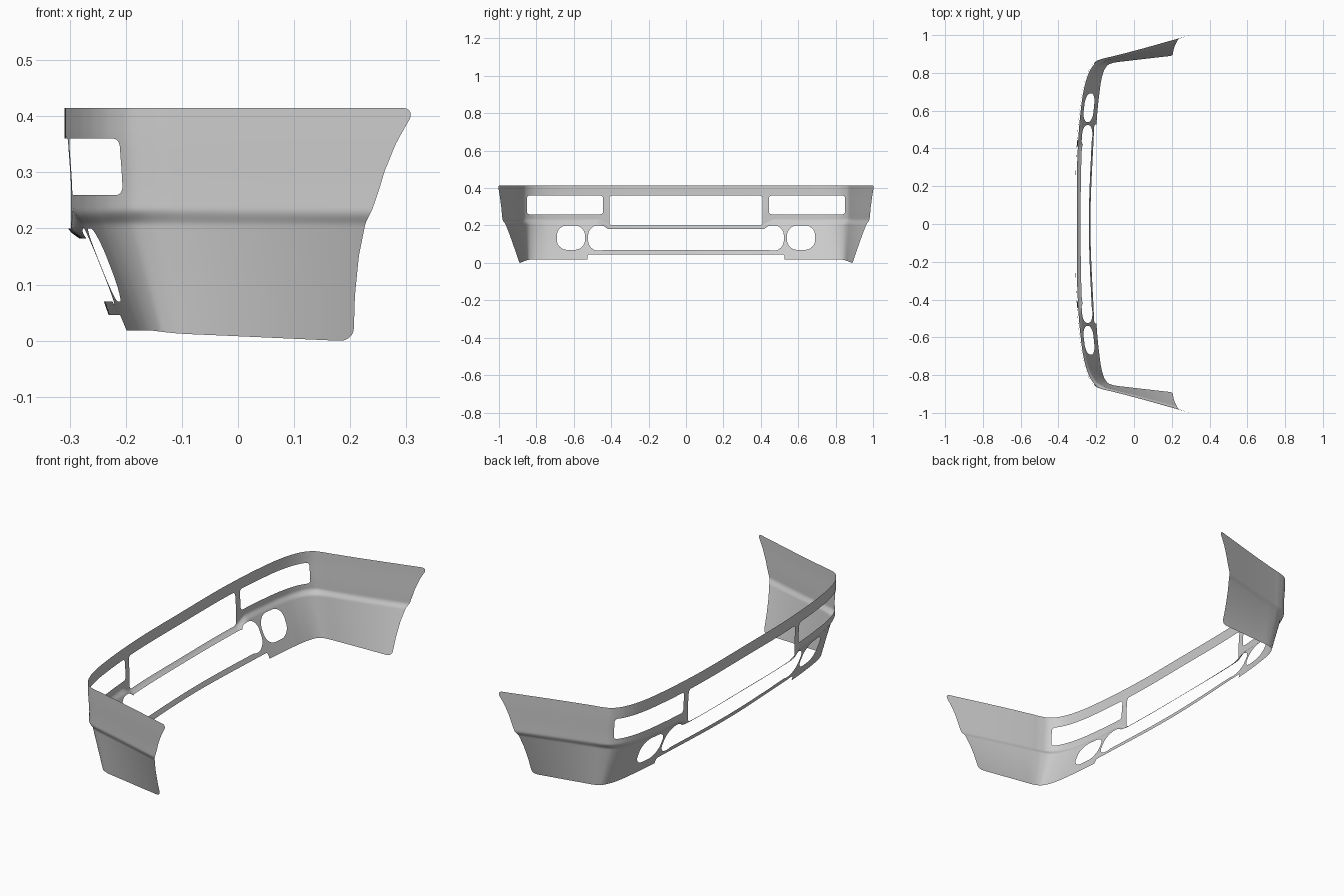
import bpy, bmesh, math

if "Cube" in bpy.data.objects:
    bpy.data.objects.remove(bpy.data.objects["Cube"])

# Plan contours: a (distance around from centre), then x,y of upper, crease and bottom lines
KEYS = [
    (-.40, -.304, -.40, -.277, -.40, -.206, -.40),
    (0.00, -.309, 0.00, -.283, 0.00, -.222, 0.00),
    (0.40, -.304, .400, -.277, .400, -.206, .400),
    (0.60, -.288, .600, -.266, .600, -.194, .600),
    (0.70, -.274, .700, -.252, .700, -.183, .700),
    (0.78, -.253, .780, -.234, .770, -.172, .770),
    (0.83, -.232, .825, -.215, .810, -.160, .810),
    (0.88, -.200, .861, -.190, .842, -.143, .838),
    (0.93, -.162, .876, -.156, .861, -.125, .849),
    (0.98, -.120, .886, -.120, .872, -.100, .856),
    (1.05, -.050, .9035, -.050, .8896, -.033, .865),
    (1.41, 0.310, 1.003, .310, .985, .310, .912),
]
# Rear edge: z, x
REAR = [(-.1, .2), (0, .2), (.08, .205), (.15, .214), (.23, .232),
        (.30, .256), (.35, .280), (.40, .309), (.5, .36)]
# Openings: centre a, centre z, half width, half height, corner radius
HOLES = [
    (0, .28, .41, .08, .016),          # main grille
    (.653, .31, .21, .05, .015),       # headlamp
    (0, .126, .45, .056, .008),        # lower intake
    (.465, .133, .058, .068, .055),    # intake rounded end
    (.615, .135, .075, .065, .055),    # fog lamp
    (0, 0, .527, .046, .012),          # raised centre of bottom edge
]
CELL = .005


def smooth(e0, e1, v):
    t = min(1, max(0, (v - e0) / (e1 - e0)))
    return t * t * (3 - 2 * t)


def slope(i, k):
    n = len(KEYS) - 1
    d = lambda j: (KEYS[j + 1][k] - KEYS[j][k]) / (KEYS[j + 1][0] - KEYS[j][0])
    if i == 0:
        return d(0)
    if i == n:
        return d(n - 1)
    h0, h1 = KEYS[i][0] - KEYS[i - 1][0], KEYS[i + 1][0] - KEYS[i][0]
    return (d(i - 1) * h1 + d(i) * h0) / (h0 + h1)


SLOPES = [[slope(i, k) for k in range(7)] for i in range(len(KEYS))]


def contour(a):
    i = 0
    while i < len(KEYS) - 2 and a > KEYS[i + 1][0]:
        i += 1
    p, q = KEYS[i], KEYS[i + 1]
    h = q[0] - p[0]
    t = (a - p[0]) / h
    if t > 1:
        return [q[k] + SLOPES[i + 1][k] * (a - q[0]) for k in range(1, 7)]
    s = t * t * (3 - 2 * t)
    return [p[k] * (1 - s) + q[k] * s + h * (t * (1 - t) ** 2 * SLOPES[i][k]
            - t * t * (1 - t) * SLOPES[i + 1][k]) for k in range(1, 7)]


def surface(a, z):
    """Flat pattern (a, z) to the bumper skin."""
    ux, uy, sx, sy, bx, by = contour(abs(a))
    t = (.2 - z) / .18
    lx, ly = sx + (bx - sx) * t, sy + (by - sy) * t
    zc = .203 + .033 * smooth(.40, .48, abs(a))
    w = smooth(zc - .03, zc, z)
    ux += .006 * smooth(.38, .26, z) if z < .38 else 0
    x, y = lx + (ux - lx) * w, ly + (uy - ly) * w
    return (x, math.copysign(y, a) if abs(a) > 1e-9 else 0, z)


def rear_x(z):
    for (z0, x0), (z1, x1) in zip(REAR, REAR[1:]):
        if z <= z1:
            return x0 + (x1 - x0) * (z - z0) / (z1 - z0)
    return REAR[-1][1]


def round_and(d1, d2, r):
    return min(-r, max(d1, d2)) + math.hypot(max(r + d1, 0), max(r + d2, 0))


def trim(a, z):
    """Positive where the skin is cut away."""
    a = abs(a)
    bottom = .018 * (1 - min(1, max(0, (a - .85) / .42))) - z
    rear = (a - 1.1 - rear_x(z)) * .92
    f = max(round_and(rear, z - .415, .022), round_and(rear, bottom, .022))
    for ca, cz, ha, hz, r in HOLES:
        da, dz = abs(a - ca) - ha + r, abs(z - cz) - hz + r
        d = math.hypot(max(da, 0), max(dz, 0)) + min(0, max(da, dz)) - r
        f = max(f, -d)
    return f


# Bumper skin: flat grid, trimmed, edges pulled onto the outlines, then bent to shape
bm = bmesh.new()
NA, NZ = 286, 88
verts = [[bm.verts.new((i * CELL, j * CELL - .0125, 0)) for j in range(NZ)]
         for i in range(-NA, NA + 1)]
for i in range(2 * NA):
    for j in range(NZ - 1):
        q = (verts[i][j], verts[i][j + 1], verts[i + 1][j + 1], verts[i + 1][j])
        if trim(q[0].co.x + CELL / 2, q[0].co.y + CELL / 2) < 0:
            bm.faces.new(q)
bmesh.ops.delete(bm, geom=[v for v in bm.verts if not v.link_faces], context='VERTS')
for v in [v for v in bm.verts if v.is_boundary]:
    a, z = v.co.x, v.co.y
    for _ in range(4):
        f, e = trim(a, z), 1e-4
        ga = (trim(a + e, z) - trim(a - e, z)) / (2 * e)
        gz = (trim(a, z + e) - trim(a, z - e)) / (2 * e)
        g = ga * ga + gz * gz
        if g < .05:
            break
        a, z = a - f * ga / g, z - f * gz / g
    if math.hypot(a - v.co.x, z - v.co.y) < 2 * CELL:
        v.co.x, v.co.y = a, z
for v in bm.verts:
    v.co = surface(v.co.x, v.co.y)
for f in bm.faces:
    f.smooth = True

mesh = bpy.data.meshes.new("bumper_skin")
bm.to_mesh(mesh)
bm.free()
grey = bpy.data.materials.new("light_grey")
grey.diffuse_color = (.6, .6, .6, 1)
grey.use_nodes = True
grey.node_tree.nodes["Principled BSDF"].inputs["Base Color"].default_value = grey.diffuse_color
mesh.materials.append(grey)
bumper = bpy.data.objects.new("bumper_skin", mesh)
bpy.context.collection.objects.link(bumper)
